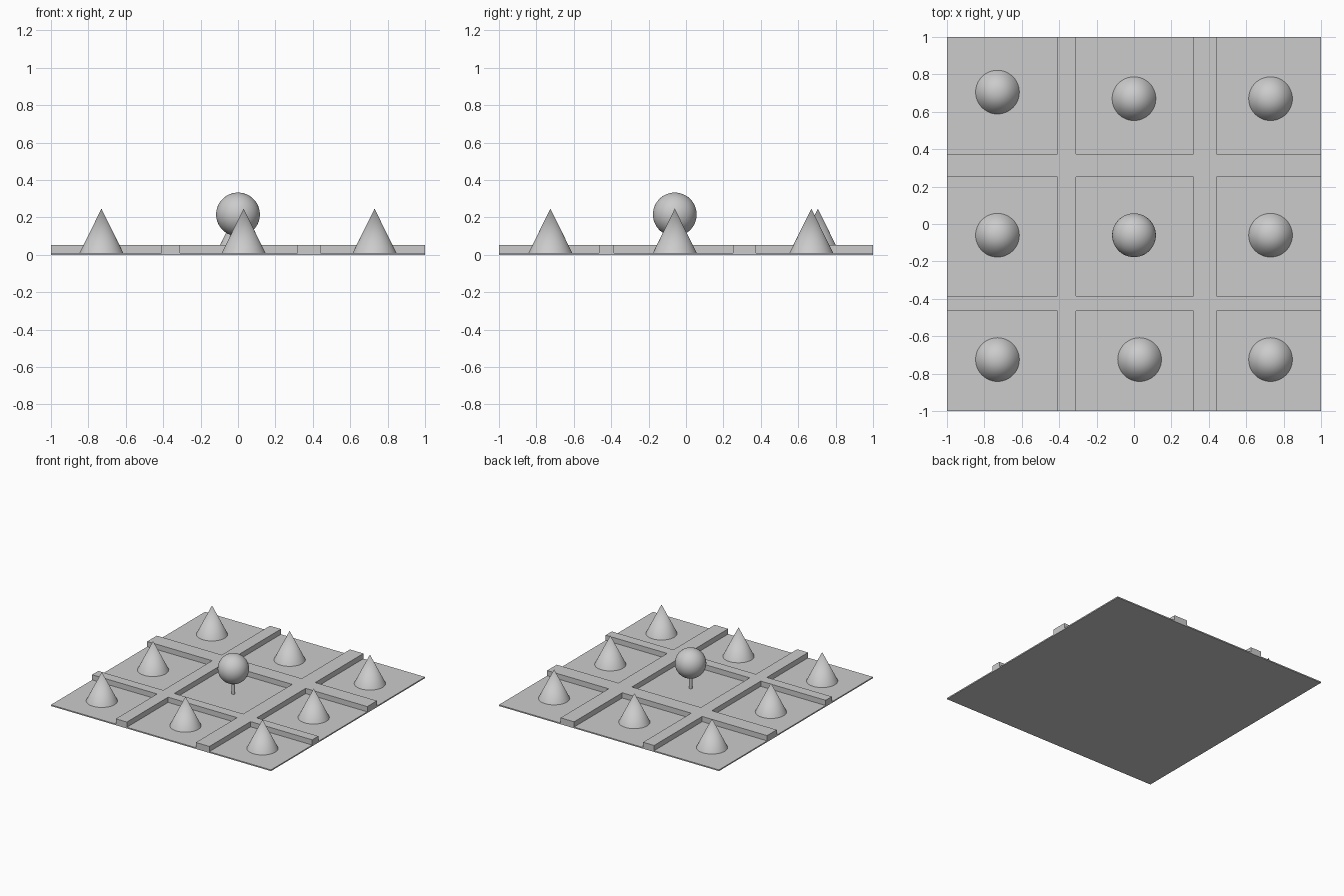
import bpy, bmesh, math

if "Cube" in bpy.data.objects:
    bpy.data.objects.remove(bpy.data.objects["Cube"])

PLATE_TOP = 0.01
RIDGE_TOP = 0.053
R = 0.117


def finish(obj, name, smooth=True):
    obj.name = name
    if smooth:
        bpy.ops.object.shade_smooth_by_angle(angle=math.radians(35))
    return obj


# Thin square ground plate
bpy.ops.mesh.primitive_cube_add(size=1, location=(0, 0, PLATE_TOP / 2))
plate = bpy.context.object
plate.scale = (2, 2, PLATE_TOP)
finish(plate, "ground_plate", False)

# Raised crossing paths: strips of a cut grid, extruded as one piece
xs = [-1, -0.41, -0.31, 0.317, 0.44, 1]
ys = [-1, -0.465, -0.385, 0.25, 0.375, 1]
bm = bmesh.new()
v = [[bm.verts.new((x, y, PLATE_TOP)) for y in ys] for x in xs]
for i in range(5):
    for j in range(5):
        if i % 2 or j % 2:
            bm.faces.new((v[i][j], v[i + 1][j], v[i + 1][j + 1], v[i][j + 1]))
top = bmesh.ops.extrude_face_region(bm, geom=bm.faces[:], use_keep_orig=True)
bmesh.ops.translate(bm, vec=(0, 0, RIDGE_TOP - PLATE_TOP),
                    verts=[g for g in top["geom"] if isinstance(g, bmesh.types.BMVert)])
bmesh.ops.recalc_face_normals(bm, faces=bm.faces[:])
mesh = bpy.data.meshes.new("raised_paths")
bm.to_mesh(mesh)
bm.free()
bpy.context.collection.objects.link(bpy.data.objects.new("raised_paths", mesh))

# Cone trees in the outer eight plots
CONE_H = 0.237
spots = [(-0.73, 0.705), (0, 0.67), (0.73, 0.67), (-0.73, -0.06),
         (0.73, -0.06), (-0.73, -0.725), (0.03, -0.725), (0.73, -0.725)]
for n, (x, y) in enumerate(spots, 1):
    bpy.ops.mesh.primitive_cone_add(vertices=48, radius1=R, radius2=0, depth=CONE_H,
                                    location=(x, y, PLATE_TOP + CONE_H / 2))
    finish(bpy.context.object, f"cone_tree_{n}")

# Round tree in the middle plot: thin trunk and ball crown
bpy.ops.mesh.primitive_cylinder_add(vertices=24, radius=0.013, depth=0.12,
                                    location=(0, -0.06, PLATE_TOP + 0.06))
finish(bpy.context.object, "round_tree_trunk")
bpy.ops.mesh.primitive_uv_sphere_add(segments=48, ring_count=24, radius=R,
                                     location=(0, -0.06, 0.216))
finish(bpy.context.object, "round_tree_crown")
